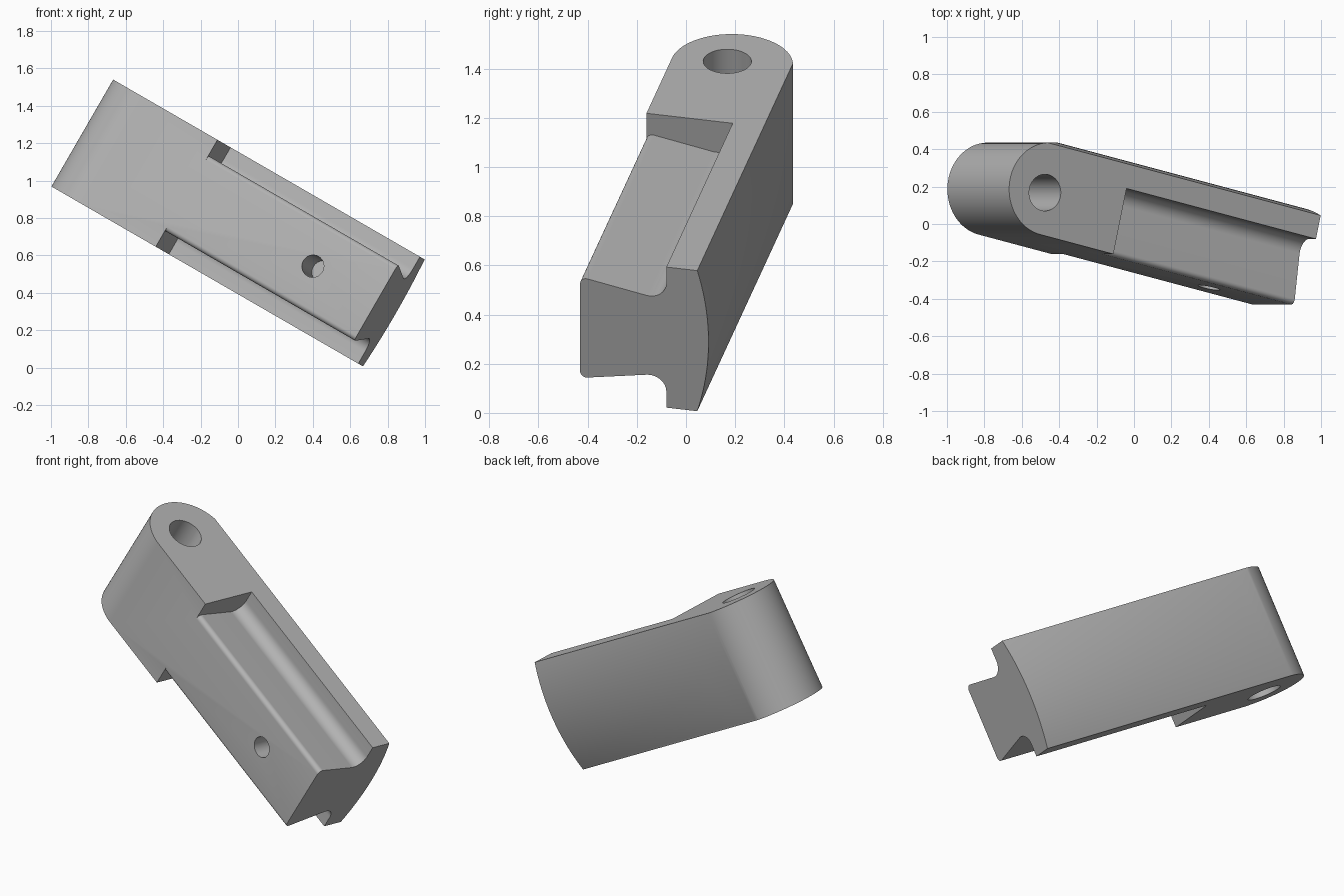
import bpy, bmesh
from math import sin, cos, radians, sqrt, asin
from mathutils import Matrix, Vector

cube = bpy.data.objects.get("Cube")
if cube:
    bpy.data.objects.remove(cube, do_unlink=True)

TILT = 13                       # slope of the bar against its pivot axis frame
FRONT, BACK_EDGE, BACK_MID = -0.315, 0.174, 0.221
END, MID_W, HALF_W = 0.55, 0.67, 0.33

# Bar frame: x runs along the bar, y from front to back, z along the pivot
ALONG_Z = Matrix.Identity(3)
ALONG_X = Matrix(((0, 0, 1), (1, 0, 0), (0, 1, 0)))
ALONG_Y = Matrix(((0, 1, 0), (0, 0, 1), (1, 0, 0)))


def arc(center, radius, start, stop, steps):
    angles = [radians(start + (stop - start) * i / steps) for i in range(steps + 1)]
    return [(center[0] + radius * cos(a), center[1] + radius * sin(a)) for a in angles]


def extrude(name, points, low, high, axes):
    """Prism over a 2D outline, with the outline plane chosen by axes."""
    bm = bmesh.new()
    face = bm.faces.new([bm.verts.new(axes @ Vector((a, b, low))) for a, b in points])
    grown = bmesh.ops.extrude_face_region(bm, geom=[face])["geom"]
    top = [v for v in grown if isinstance(v, bmesh.types.BMVert)]
    bmesh.ops.translate(bm, vec=axes @ Vector((0, 0, high - low)), verts=top)
    bmesh.ops.recalc_face_normals(bm, faces=bm.faces)
    mesh = bpy.data.meshes.new(name)
    bm.to_mesh(mesh)
    bm.free()
    obj = bpy.data.objects.new(name, mesh)
    bpy.context.collection.objects.link(obj)
    return obj


def combine(target, tool, operation):
    tool.hide_render = True
    mod = target.modifiers.new(tool.name, "BOOLEAN")
    mod.operation, mod.solver, mod.object = operation, "EXACT", tool
    bpy.context.view_layer.objects.active = target
    bpy.ops.object.modifier_apply(modifier=mod.name)
    bpy.data.objects.remove(tool, do_unlink=True)


# Side profile: rounded pivot end, flat shoulder, straight bar
t = radians(TILT)
profile = arc((-1.113, -0.066), 0.249, 270, 90 + TILT, 40)
x, y = profile[-1]
run = (0.3 - y) / sin(t)
profile += [(x + run * cos(t), 0.3), (END, 0.3), (END, FRONT)]
body = extrude("clamp_arm", profile, MID_W - HALF_W, MID_W + HALF_W, ALONG_Z)

# Crowned back along the whole bar
rise = BACK_MID - BACK_EDGE
radius = (HALF_W ** 2 + rise ** 2) / (2 * rise)
spread = asin(HALF_W / radius) * 180 / 3.14159265
margin = spread * 1.1
crown = arc((BACK_MID - radius, MID_W), radius, -margin, margin, 32)
crown += [(-0.5, crown[-1][1]), (-0.5, crown[0][1])]
combine(body, extrude("crown_section", crown, -1.6, 0.8, ALONG_X), "INTERSECT")

# Dovetail grooves on both sides of the tongue
groove = [(-0.4, 0.206)] + arc((-0.289, 0.206), 0.026, 180, 80, 6)
groove += arc((-0.025, 0.255), 0.07, -98, 0, 12) + [(0.045, 0.5), (-0.4, 0.5)]
for side in (-1, 1):
    outline = [(n, MID_W + side * w) for n, w in groove]
    combine(body, extrude("groove_cutter", outline, -0.65, 0.8, ALONG_X), "DIFFERENCE")

# Pivot hole through the round end, blind hole in the tongue
pivot = arc((-1.136, -0.09), 0.098, 0, 351, 39)
combine(body, extrude("pivot_cutter", pivot, 0, 1.4, ALONG_Z), "DIFFERENCE")
socket = arc((MID_W, 0.15), 0.06, 0, 348, 29)
combine(body, extrude("socket_cutter", socket, -0.5, -0.04, ALONG_Y), "DIFFERENCE")

# Stand the bar in its tilted pose
pose = Matrix.Rotation(radians(30), 4, "Y") @ Matrix.Rotation(-t, 4, "Z")
body.data.transform(pose)

metal = bpy.data.materials.new("plain_grey")
metal.use_nodes = True
color = (0.45, 0.45, 0.45, 1)
metal.diffuse_color = color
metal.node_tree.nodes["Principled BSDF"].inputs["Base Color"].default_value = color
body.data.materials.clear()
body.data.materials.append(metal)

bpy.ops.object.select_all(action="DESELECT")
body.select_set(True)
bpy.context.view_layer.objects.active = body
bpy.ops.object.shade_smooth_by_angle(angle=radians(25))
